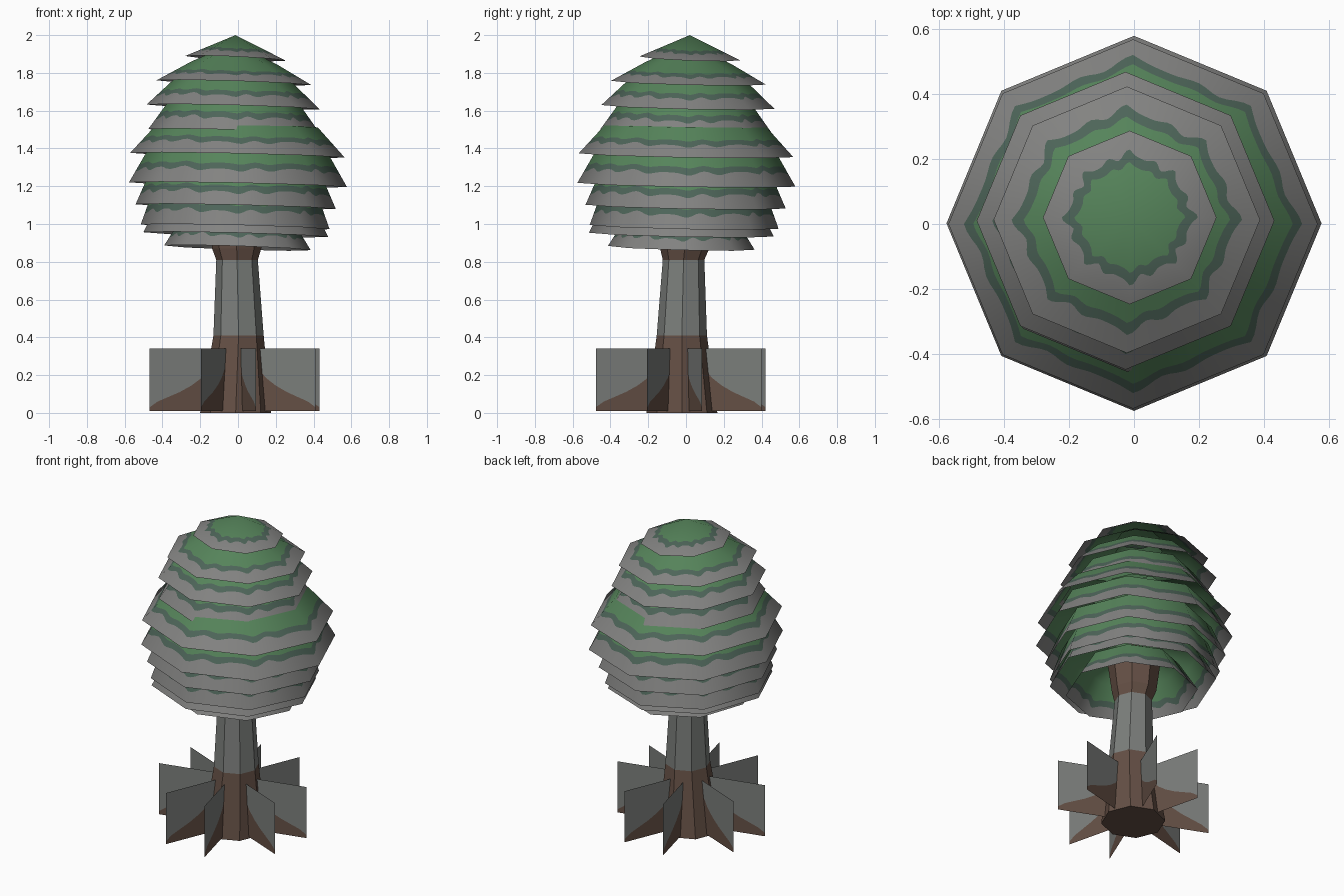
import bpy, math
from math import cos, sin, pi, sqrt

if "Cube" in bpy.data.objects:
    bpy.data.objects.remove(bpy.data.objects["Cube"])


def mat(name, rgb):
    m = bpy.data.materials.new(name)
    m.diffuse_color = (*rgb, 1)
    m.use_nodes = True
    m.node_tree.nodes["Principled BSDF"].inputs["Base Color"].default_value = m.diffuse_color
    return m


GREY = mat("leaf_grey", (0.225, 0.225, 0.22))
DARK = mat("dark_green", (0.075, 0.13, 0.10))
GREEN = mat("leaf_green", (0.092, 0.23, 0.103))
BROWN = mat("bark_brown", (0.13, 0.08, 0.06))
STONE = mat("bark_grey", (0.20, 0.21, 0.20))


def make(name, verts, faces, idx, mats, smooth=False):
    me = bpy.data.meshes.new(name)
    me.from_pydata(verts, [], faces)
    for m in mats:
        me.materials.append(m)
    for p, i in zip(me.polygons, idx):
        p.material_index = i
        p.use_smooth = smooth
    me.update()
    ob = bpy.data.objects.new(name, me)
    bpy.context.collection.objects.link(ob)
    return ob


def octagon(n):
    """Unit octagon with corners on the axes, n points along each side."""
    pts = []
    for k in range(8):
        a, b = k * pi / 4, (k + 1) * pi / 4
        for i in range(n):
            t = i / n
            pts.append((cos(a) * (1 - t) + cos(b) * t, sin(a) * (1 - t) + sin(b) * t))
    return pts


SEG = 16
OCT = octagon(SEG)


def leaf_layer(name, cx, cy, r, z, slope, grey, closed):
    """Octagonal skirt with wavy colour bands, measured along its slant."""
    c = 1 / sqrt(1 + slope * slope)
    s_n = slope * c
    verts, faces, idx, normals = [], [], [], []
    n = len(OCT)
    for ring in range(4 if closed else 5):
        for j, (dx, dy) in enumerate(OCT):
            u = 2 * pi * j / SEG
            wave = 0.009 * cos(2 * u) + 0.005 * cos(u / 2) + 0.004 * sin(3 * u)
            s = (0, grey - wave, grey + 0.037 - 0.6 * wave, 0.21, 0.21)[ring]
            if closed and ring == 3:
                s = r / c * 0.9999
            rr, zz = r - s * c, z + s * s_n
            if ring == 4:
                rr, zz = 0.3 * r, zz + 0.05
            k = rr / r
            verts.append((cx + dx * rr, cy + dy * rr,
                          zz - k * (0.0125 * dx + 0.01 * dy)))
            d = sqrt(dx * dx + dy * dy)
            # the small top cone shades towards straight up at its tip
            t = s_n * (k if closed else 1)
            normals.append((dx / d * t, dy / d * t, sqrt(1 - t * t)))
    for ring in range(len(verts) // n - 1):
        for j in range(n):
            a, b = ring * n + j, ring * n + (j + 1) % n
            faces.append((a, b, b + n, a + n))
            idx.append(min(ring, 2))
    ob = make(name, verts, faces, idx, [GREY, DARK, GREEN], True)
    ob.data.normals_split_custom_set_from_vertices(normals)


# Canopy layers, top to bottom: centre x, centre y, radius, rim height, slope, grey band
LAYERS = [
    (-0.013, 0.020, 0.267, 1.877, 0.46, 0.078),
    (-0.022, 0.013, 0.410, 1.748, 0.57, 0.078),
    (-0.026, 0.010, 0.458, 1.620, 0.95, 0.080),
    (-0.020, 0.000, 0.455, 1.490, 1.40, 0.080),
    (-0.003, 0.000, 0.568, 1.364, 1.10, 0.085),
    (0.000, 0.002, 0.577, 1.208, 1.75, 0.085),
    (-0.012, -0.002, 0.530, 1.092, 2.30, 0.078),
    (-0.015, -0.010, 0.500, 0.985, 2.80, 0.080),
    (-0.012, -0.025, 0.489, 0.944, 2.00, 0.072),
    (-0.003, -0.025, 0.388, 0.874, 1.60, 0.068),
]
for i, layer in enumerate(LAYERS):
    leaf_layer(f"leaf_layer_{i + 1}", *layer, closed=(i == 0))

# Trunk: octagonal sections, brown root flare and crown, grey middle
SECTIONS = [(-0.0125, -0.022, 0.188, 0.0), (0.003, -0.022, 0.133, 0.41),
            (-0.005, -0.013, 0.110, 0.81), (-0.007, -0.007, 0.130, 0.87),
            (-0.007, -0.007, 0.160, 1.10)]
tv, tf, ti = [], [tuple(range(7, -1, -1))], [0]
for cx, cy, r, z in SECTIONS:
    tv += [(cx + r * dx, cy + r * dy, z) for dx, dy in octagon(1)]
for ring in range(len(SECTIONS) - 1):
    for j in range(8):
        a, b = ring * 8 + j, ring * 8 + (j + 1) % 8
        tf.append((a, b, b + 8, a + 8))
        ti.append(1 if ring == 1 else 0)
tf.append(tuple(range(len(tv) - 8, len(tv))))
ti.append(0)
make("trunk", tv, tf, ti, [BROWN, STONE])

# Root fins: eight upright sheets in uneven pairs, brown below a rising curve
CURVE = [(0.10, 0.26), (0.14, 0.23), (0.18, 0.185), (0.235, 0.145), (0.30, 0.11),
         (0.36, 0.085), (0.42, 0.06), (0.463, 0.03)]
for k in range(8):
    degrees = (k // 2) * 90 + (14 if k % 2 == 0 else 67.5)
    a = math.radians(degrees)
    fv, ff, fi = [], [], []
    for r, h in CURVE:
        x, y = -0.018 + r * cos(a), -0.028 + r * sin(a)
        fv += [(x, y, 0.01), (x, y, h), (x, y, 0.34)]
    for j in range(len(CURVE) - 1):
        b = j * 3
        ff += [(b, b + 3, b + 4, b + 1), (b + 1, b + 4, b + 5, b + 2)]
        fi += [0, 1]
    make(f"root_fin_{k + 1}", fv, ff, fi, [BROWN, STONE])
